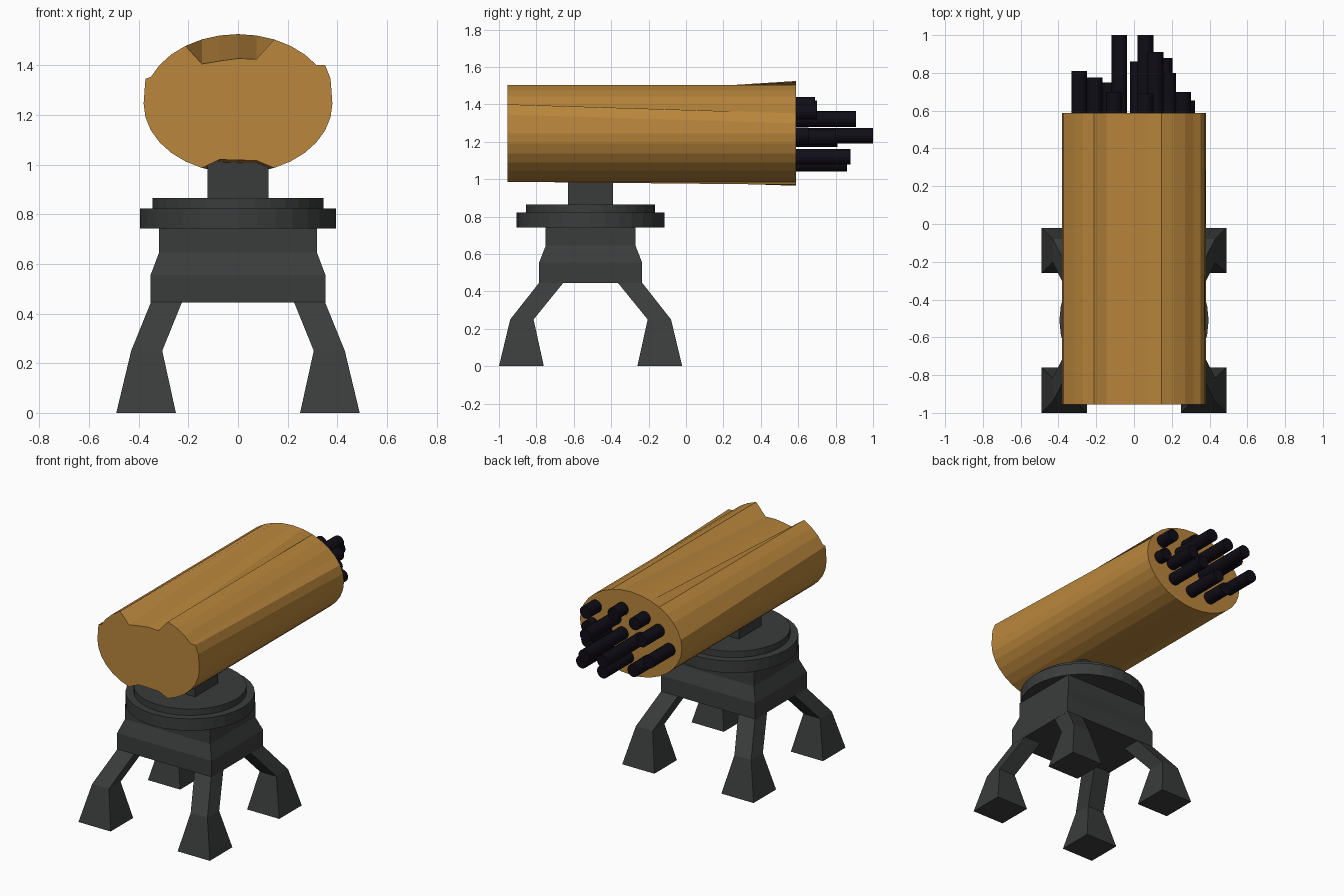
import bpy, bmesh
from math import sin, cos, pi

if "Cube" in bpy.data.objects:
    bpy.data.objects.remove(bpy.data.objects["Cube"])

BASE_Y = -0.51


def material(name, rgb):
    m = bpy.data.materials.new(name)
    m.diffuse_color = (*rgb, 1)
    m.use_nodes = True
    m.node_tree.nodes["Principled BSDF"].inputs["Base Color"].default_value = m.diffuse_color
    return m


DARK = material("dark_metal", (0.042, 0.046, 0.044))
BLACK = material("black_metal", (0.005, 0.004, 0.008))
OCHRE = material("ochre_shell", (0.49, 0.24, 0.045))


def loft(name, rings, mat):
    """Skin a list of equal-length point rings and cap both ends."""
    bm = bmesh.new()
    loops = [[bm.verts.new(p) for p in ring] for ring in rings]
    n = len(loops[0])
    for a, b in zip(loops, loops[1:]):
        for i in range(n):
            j = (i + 1) % n
            bm.faces.new((a[i], a[j], b[j], b[i]))
    bm.faces.new(loops[0][::-1])
    bm.faces.new(loops[-1])
    bmesh.ops.recalc_face_normals(bm, faces=bm.faces)
    mesh = bpy.data.meshes.new(name)
    bm.to_mesh(mesh)
    bm.free()
    obj = bpy.data.objects.new(name, mesh)
    bpy.context.collection.objects.link(obj)
    mesh.materials.append(mat)
    return obj


def rect(x0, x1, y0, y1, z):
    return [(x0, BASE_Y + y0, z), (x1, BASE_Y + y0, z),
            (x1, BASE_Y + y1, z), (x0, BASE_Y + y1, z)]


def circle(r, z, n=32):
    return [(r * cos(2 * pi * i / n), BASE_Y + r * sin(2 * pi * i / n), z)
            for i in range(n)]


# Four bent legs with flared feet: inner/outer x, inner/outer y, z
leg = [(0.25, 0.49, 0.25, 0.49, 0), (0.305, 0.43, 0.305, 0.43, 0.25),
       (0.225, 0.35, 0.145, 0.275, 0.447)]
for sx, side in ((-1, "left"), (1, "right")):
    for sy, end in ((-1, "front"), (1, "back")):
        loft(f"{end}_{side}_leg",
             [rect(sx * a, sx * b, sy * c, sy * d, z) for a, b, c, d, z in leg], DARK)

# Square pedestal body
loft("pedestal", [rect(-x, x, -y, y, z) for x, y, z in
                  ((0.352, 0.275, 0.445), (0.352, 0.275, 0.555),
                   (0.318, 0.24, 0.645), (0.318, 0.24, 0.745))], DARK)

# Turntable and neck
loft("turntable", [circle(r, z) for r, z in
                   ((0.395, 0.743), (0.395, 0.823), (0.345, 0.823), (0.345, 0.866))], DARK)
loft("neck", [rect(-0.122, 0.122, -0.12, 0.12, z) for z in (0.86, 1.1)], DARK)

# Elliptical shell: clean ellipse at the back, dented at the front
N = 32
ellipse = [(0.38 * sin(2 * pi * k / N), 1.245 + 0.28 * cos(2 * pi * k / N))
           for k in range(N)]
dents = {-2: 1.405, -1: 1.417, 0: 1.427, 1: 1.424, 6: 1.40, 7: 1.345,
         15: 1.016, 16: 1.018, 17: 1.02, -7: 1.345}
front = [(x, -0.955, z) for x, z in ellipse]
for k, z in dents.items():
    front[k] = (front[k][0], -0.955, z)
loft("shell", [front, [(x, 0.587, z) for x, z in ellipse]], OCHRE)

# Bundle of tubes at the back: x, z, end y
tubes = [(-0.078, 1.233, 1.0), (0.06, 1.233, 1.0), (0.113, 1.322, 0.91),
         (0.163, 1.12, 0.88), (0.02, 1.083, 0.86), (-0.29, 1.215, 0.81),
         (-0.21, 1.322, 0.775), (-0.13, 1.09, 0.75), (-0.105, 1.38, 0.70),
         (0.06, 1.398, 0.69), (0.18, 1.225, 0.80), (0.26, 1.36, 0.70),
         (0.28, 1.235, 0.655)]
for i, (x, z, y) in enumerate(tubes):
    ring = [(x + 0.042 * cos(2 * pi * k / 16), z + 0.042 * sin(2 * pi * k / 16))
            for k in range(16)]
    loft(f"tube_{i + 1}", [[(a, yy, b) for a, b in ring] for yy in (0.57, y)], BLACK)
